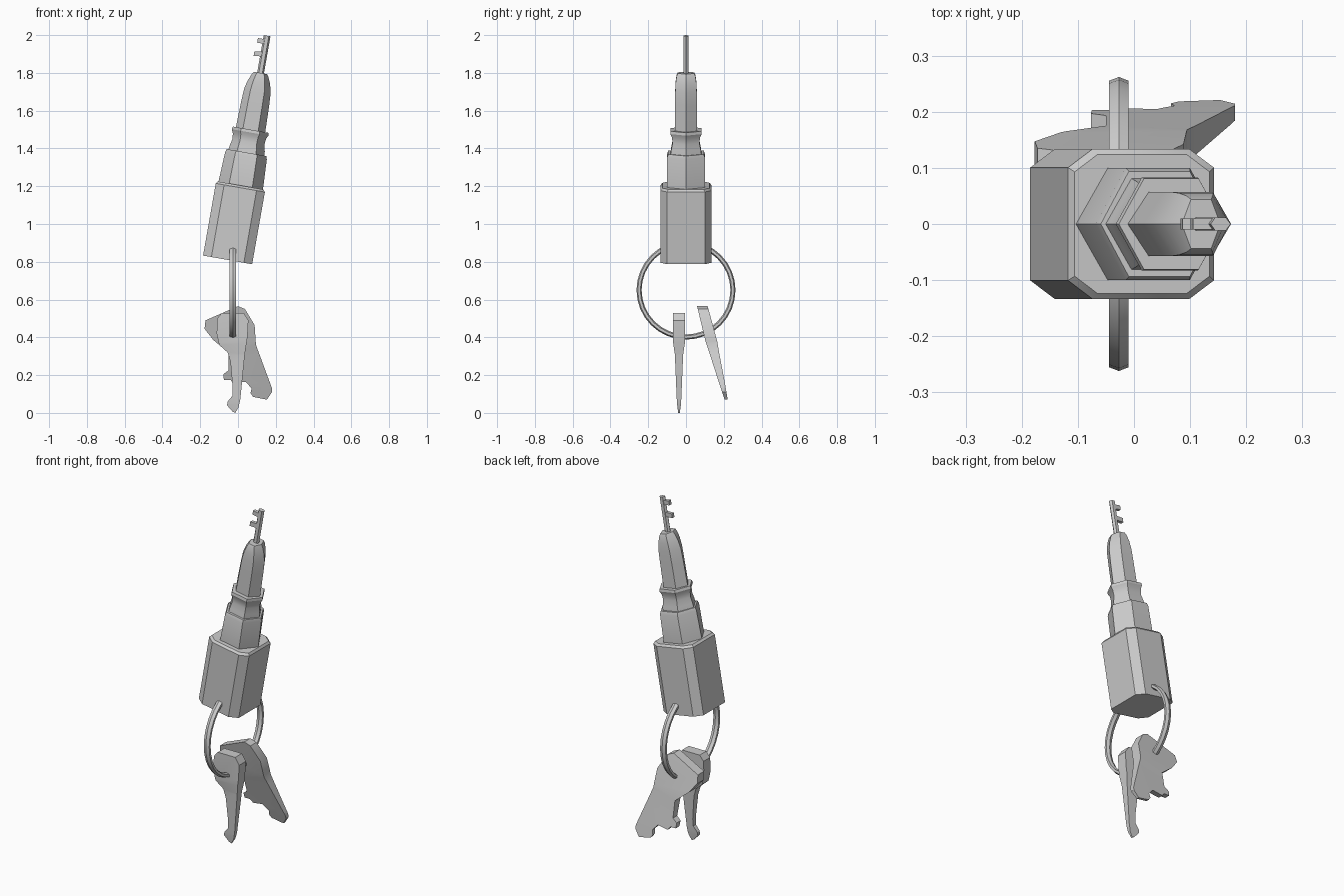
import bpy, bmesh, math

if "Cube" in bpy.data.objects:
    bpy.data.objects.remove(bpy.data.objects["Cube"])

TILT = math.radians(10)
BASE = (-0.055, 0, 0.81)
HEX = [(1, 0), (0.52, 1), (-0.52, 1), (-1, 0), (-0.52, -1), (0.52, -1)]
OCT = [(1, 0.75), (0.66, 1), (-0.66, 1), (-1, 0.75),
       (-1, -0.75), (-0.66, -1), (0.66, -1), (1, -0.75)]


def finish(bm, name, angle=30):
    bmesh.ops.recalc_face_normals(bm, faces=bm.faces)
    me = bpy.data.meshes.new(name)
    bm.to_mesh(me)
    bm.free()
    ob = bpy.data.objects.new(name, me)
    bpy.context.collection.objects.link(ob)
    bpy.ops.object.select_all(action='DESELECT')
    ob.select_set(True)
    bpy.context.view_layer.objects.active = ob
    bpy.ops.object.shade_smooth_by_angle(angle=math.radians(angle))
    return ob


def tilt(ob):
    ob.location = BASE
    ob.rotation_euler = (0, TILT, 0)


def loft(name, shape, sections):
    """Stack scaled copies of a cross-section; section = (height, rx, ry)."""
    bm = bmesh.new()
    rings = [[bm.verts.new((x * rx, y * ry, h)) for x, y in shape] for h, rx, ry in sections]
    n = len(shape)
    for a, b in zip(rings, rings[1:]):
        for i in range(n):
            bm.faces.new((a[i], a[(i + 1) % n], b[(i + 1) % n], b[i]))
    bm.faces.new(rings[0])
    bm.faces.new(rings[-1])
    tilt(finish(bm, name))


def lerp(table, z):
    for (z0, a), (z1, b) in zip(table, table[1:]):
        if z <= z1:
            return a + (b - a) * max(0, z - z0) / (z1 - z0)
    return table[-1][1]


def key(name, outline, mid, half):
    """Flat key outline in x/z, with thickness varying along its length."""
    bm = bmesh.new()
    bm.faces.new([bm.verts.new((x, 0, z)) for x, z in outline])
    for z, _ in half[1:-1]:
        bmesh.ops.bisect_plane(bm, geom=bm.verts[:] + bm.edges[:] + bm.faces[:],
                               plane_co=(0, 0, z), plane_no=(0, 0, 1))
    front = bm.verts[:]
    ext = bmesh.ops.extrude_face_region(bm, geom=bm.faces[:], use_keep_orig=True)
    back = [g for g in ext['geom'] if isinstance(g, bmesh.types.BMVert)]
    for verts, side in ((front, -1), (back, 1)):
        for v in verts:
            v.co.y = mid(v.co.z) + side * lerp(half, v.co.z)
    finish(bm, name)


# stepped tilted body
loft("handle_block", OCT, [(0, .132, .134), (.388, .132, .134), (.4, .122, .124)])
loft("lower_collar", HEX, [(.39, .12, .1), (.56, .112, .1), (.577, .106, .094)])
loft("upper_collar", HEX, [(.57, .098, .082), (.60, .094, .078), (.635, .086, .071),
                           (.665, .089, .074), (.685, .098, .083), (.70, .095, .081)])
loft("nose", HEX, [(.69, .079, .057), (.84, .075, .057), (.91, .071, .057),
                   (.955, .06, .055), (.99, .045, .05), (1.005, .035, .044)])

# small toothed bit at the top
loft("bit_shaft", HEX, [(.99, .018, .012), (1.205, .018, .012)])
for i, (h, length) in enumerate(((1.105, .042), (1.172, .036))):
    bm = bmesh.new()
    bmesh.ops.create_cube(bm, size=1)
    bmesh.ops.scale(bm, vec=(length, .02, .025), verts=bm.verts)
    bmesh.ops.translate(bm, vec=(-.01 - length / 2, 0, h), verts=bm.verts)
    if i == 0:  # hooked tip on the lower tooth
        bmesh.ops.translate(bm, vec=(0, 0, -.006), verts=[v for v in bm.verts if v.co.x < -.04])
    tilt(finish(bm, f"bit_tooth_{i + 1}"))

# split ring hanging in the y/z plane
bpy.ops.mesh.primitive_torus_add(location=(-.027, 0, .65), rotation=(0, math.pi / 2, 0),
                                 major_segments=32, minor_segments=6,
                                 major_radius=.2485, minor_radius=.0135)
ring = bpy.context.object
ring.name = "ring"
ring.scale.z = 1.5
bpy.ops.object.shade_smooth_by_angle(angle=math.radians(35))

# two keys
key("front_key",
    [(-.085, .53), (.03, .53), (.055, .49), (.05, .40), (.036, .31), (.012, .07), (.003, .03),
     (-.015, 0), (-.03, .008), (-.058, .04), (-.055, .06), (-.03, .09), (-.028, .13),
     (-.04, .27), (-.055, .32), (-.1, .36), (-.113, .42), (-.11, .50)],
    lambda z: -.037, [(0, .004), (.05, .011), (.31, .022), (.37, .031), (.53, .031)])
key("rear_key",
    [(0, .565), (.037, .55), (.088, .465), (.095, .36), (.18, .13), (.18, .11), (.153, .07),
     (.08, .085), (.066, .105), (.072, .13), (.04, .165), (-.025, .155), (-.04, .175),
     (-.075, .175), (-.077, .205), (-.05, .225), (-.05, .32), (-.13, .385),
     (-.177, .445), (-.172, .49)],
    lambda z: .088 + (.56 - z) * .255, [(.07, .008), (.15, .015), (.32, .026), (.38, .031), (.565, .028)])
